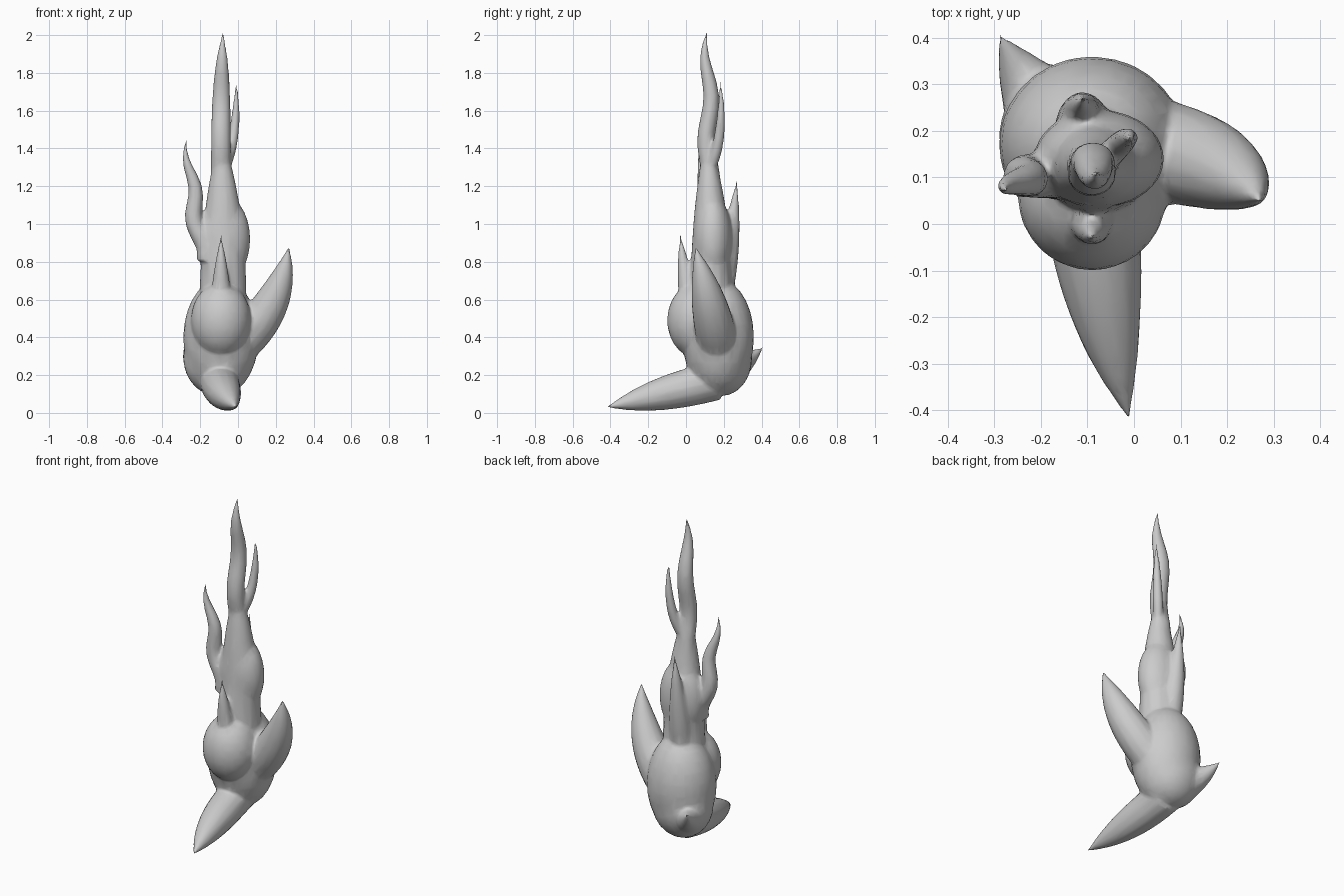
import bpy, bmesh, math
from mathutils import Matrix, Vector

default_cube = bpy.data.objects.get("Cube")
if default_cube:
    bpy.data.objects.remove(default_cube)

SIDES = 14
STEPS = 14


def blob(bm, centre, radii):
    """Ellipsoid mass."""
    placement = Matrix.Translation(centre) @ Matrix.Diagonal((*radii, 1))
    bmesh.ops.create_uvsphere(bm, u_segments=SIDES * 2, v_segments=SIDES, radius=1, matrix=placement)


def tongue(bm, root, middle, tip, width, fullness=2, depth=1, sway=(0, 0, 0)):
    """Tapering tube bowed through three points, with an optional wavering path."""
    root, middle, tip, sway = Vector(root), Vector(middle), Vector(tip), Vector(sway)
    handle = middle * 2 - (root + tip) / 2

    def path(t):
        bow = root.lerp(handle, t).lerp(handle.lerp(tip, t), t)
        return bow + sway * math.sin(2 * math.tau * t)

    rings = []
    for step in range(STEPS + 1):
        t = step / STEPS
        axis = (path(t + .01) - path(t - .01)).normalized()
        across = Vector((1, 0, 0))
        across = (across - axis * across.dot(axis)).normalized()
        outward = axis.cross(across) * depth
        radius = max(width * (1 - t ** fullness), .004)
        ring = []
        for side in range(SIDES):
            angle = math.tau * side / SIDES
            spoke = across * math.cos(angle) + outward * math.sin(angle)
            ring.append(bm.verts.new(path(t) + spoke * radius))
        rings.append(ring)

    for lower, upper in zip(rings, rings[1:]):
        for side in range(SIDES):
            following = (side + 1) % SIDES
            bm.faces.new((lower[side], lower[following], upper[following], upper[side]))
    bm.faces.new(reversed(rings[0]))
    bm.faces.new(rings[-1])


bm = bmesh.new()

# Belly, rounded underside, chest bulge and swell of the trunk
blob(bm, centre=(-.09, .17, .4), radii=(.2, .19, .31))
blob(bm, centre=(-.11, .19, .29), radii=(.18, .16, .2))
blob(bm, centre=(-.09, .06, .49), radii=(.16, .16, .2))
blob(bm, centre=(-.075, .14, .92), radii=(.14, .105, .23))

# Trunk and the wavering central tongue above it
tongue(bm, root=(-.08, .13, .5), middle=(-.08, .13, 1), tip=(-.09, .11, 1.5),
       width=.125, fullness=2.5, depth=.9)
tongue(bm, root=(-.09, .12, 1.1), middle=(-.09, .12, 1.55), tip=(-.08, .11, 2.02),
       width=.053, fullness=5, depth=.9, sway=(0, .016, 0))

# Low front foot sweeping forward to a point
tongue(bm, root=(-.1, .16, .17), middle=(-.07, -.13, .1), tip=(-.01, -.42, .03),
       width=.105, fullness=2.6)

# Large left horn
tongue(bm, root=(0, .17, .36), middle=(.18, .12, .59), tip=(.27, .05, .88),
       width=.11, fullness=2.6)

# Right side tongue
tongue(bm, root=(-.17, .1, .8), middle=(-.23, .1, 1.1), tip=(-.27, .07, 1.46),
       width=.05, fullness=3, sway=(.017, 0, 0))

# Small upper tongue
tongue(bm, root=(-.07, .13, 1.3), middle=(-.02, .18, 1.5), tip=(-.01, .18, 1.78),
       width=.03, fullness=3)

# Back tongue
tongue(bm, root=(-.1, .17, .6), middle=(-.11, .23, .9), tip=(-.11, .27, 1.24), width=.07)

# Front tongue rising from the chest
tongue(bm, root=(-.09, .05, .5), middle=(-.09, 0, .7), tip=(-.09, -.03, .95), width=.06)

# Short back spike
tongue(bm, root=(-.17, .22, .24), middle=(-.24, .32, .28), tip=(-.29, .41, .35),
       width=.11, fullness=1)

bmesh.ops.recalc_face_normals(bm, faces=bm.faces)
mesh = bpy.data.meshes.new("flame_body")
bm.to_mesh(mesh)
bm.free()
flame = bpy.data.objects.new("flame_body", mesh)
bpy.context.collection.objects.link(flame)
bpy.ops.object.select_all(action="DESELECT")
bpy.context.view_layer.objects.active = flame
flame.select_set(True)

# Fuse the tongues into one skin, soften the joins, thin the mesh
fuse = flame.modifiers.new("fuse", "REMESH")
fuse.mode = "VOXEL"
fuse.voxel_size = .008
soften = flame.modifiers.new("soften", "SMOOTH")
soften.iterations = 14
thin = flame.modifiers.new("thin", "DECIMATE")
thin.ratio = .08
for modifier in (fuse, soften, thin):
    bpy.ops.object.modifier_apply(modifier=modifier.name)
bpy.ops.object.shade_smooth_by_angle(angle=math.radians(60))
